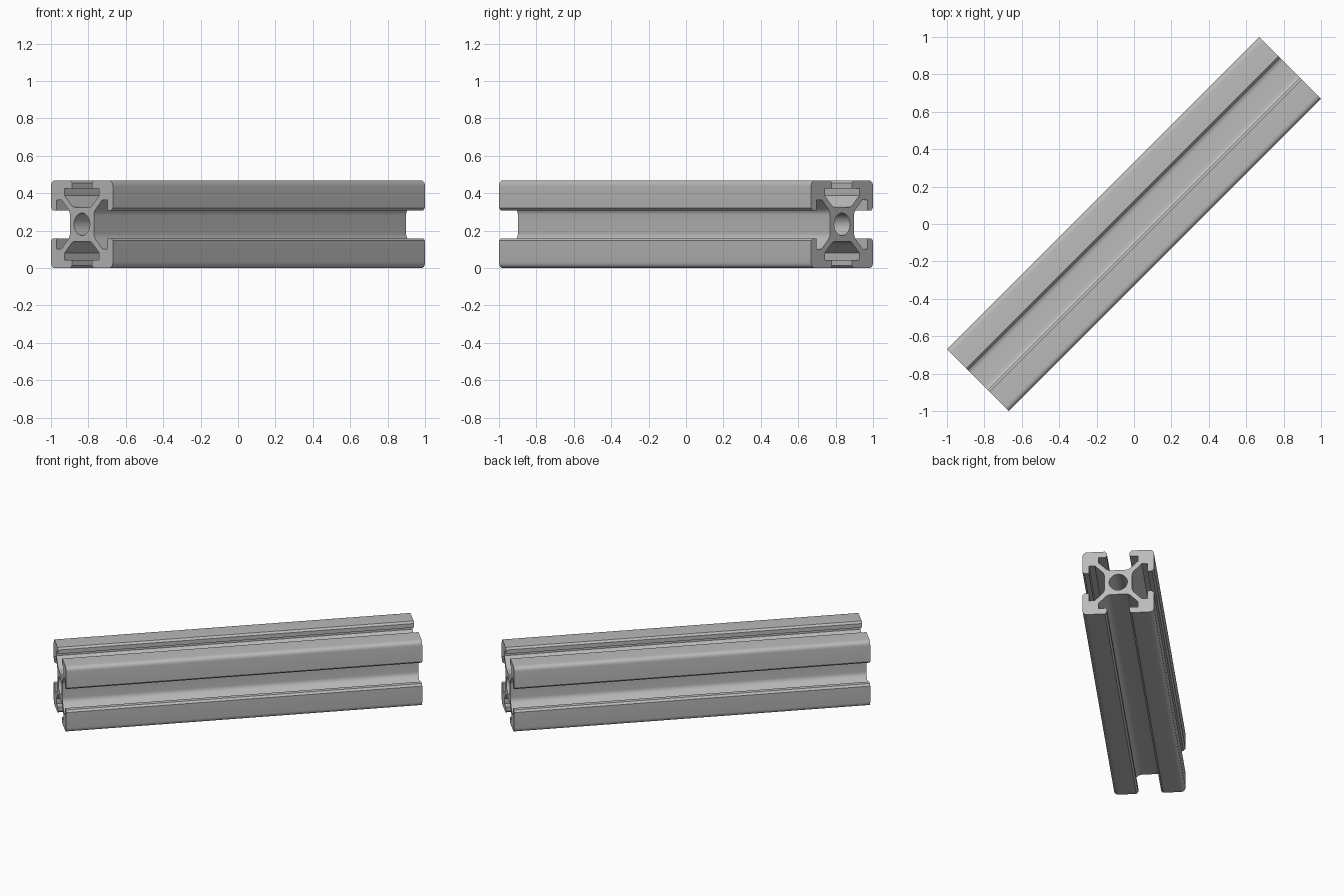
import bpy, bmesh, math
from mathutils import Matrix, Vector

cube = bpy.data.objects.get("Cube")
if cube:
    bpy.data.objects.remove(cube, do_unlink=True)

HALF = 0.234                                  # half of the square section
LENGTH = 2 * math.sqrt(2) - 2 * HALF          # rail lies on the diagonal
BORE = 0.06


def fillet(points, steps=5):
    """Round each (x, z, radius) corner of a closed outline."""
    out = []
    for i, (x, z, r) in enumerate(points):
        p = Vector((x, z))
        if r == 0:
            out.append(p)
            continue
        before = Vector(points[i - 1][:2])
        after = Vector(points[(i + 1) % len(points)][:2])
        a = p + (before - p).normalized() * r
        b = p + (after - p).normalized() * r
        for k in range(steps + 1):
            t = k / steps
            out.append(a * (1 - t) ** 2 + p * 2 * t * (1 - t) + b * t * t)
    return out


# Half of one T-slot, from the outer corner down to the slot floor
half_slot = [
    (HALF, HALF, 0.032),      # rounded outer corner
    (0.088, HALF, 0),         # chamfered slot mouth
    (0.075, HALF - 0.013, 0),
    (0.075, 0.192, 0),        # underside of the lip
    (0.131, 0.192, 0),
    (0.131, 0.154, 0),        # sloping web
    (0.068, 0.091, 0.02),     # slot floor
]
mirrored = [(-x, z, r) for x, z, r in reversed(half_slot[1:])]
side = half_slot + mirrored

# Repeat the slot on all four sides
outline = []
for turn in range(4):
    c, s = [(1, 0), (0, 1), (-1, 0), (0, -1)][turn]
    outline += [(c * x - s * z, s * x + c * z, r) for x, z, r in side]
outer = fillet(outline)
bore = [Vector((BORE * math.cos(a), BORE * math.sin(a)))
        for a in (math.tau * k / 32 for k in range(32))]

# Fill the section around the bore and extrude it
bm = bmesh.new()
edges = []
for loop in (outer, bore):
    verts = [bm.verts.new((p.x, -LENGTH / 2, p.y)) for p in loop]
    edges += [bm.edges.new((verts[i - 1], verts[i])) for i in range(len(verts))]
bmesh.ops.triangle_fill(bm, edges=edges, use_beauty=True, normal=(0, -1, 0))
cap = bm.faces[:]
grown = bmesh.ops.extrude_face_region(bm, geom=cap, use_keep_orig=True)
moved = [g for g in grown["geom"] if isinstance(g, bmesh.types.BMVert)]
bmesh.ops.translate(bm, verts=moved, vec=(0, LENGTH, 0))
bmesh.ops.recalc_face_normals(bm, faces=bm.faces[:])
bmesh.ops.transform(bm, verts=bm.verts[:], matrix=Matrix.Translation((0, 0, HALF))
                    @ Matrix.Rotation(-math.pi / 4, 4, "Z"))

mesh = bpy.data.meshes.new("slotted_rail")
bm.to_mesh(mesh)
bm.free()
rail = bpy.data.objects.new("slotted_rail", mesh)
bpy.context.collection.objects.link(rail)

# Plain aluminium grey
grey = bpy.data.materials.new("aluminium_grey")
grey.use_nodes = True
colour = (0.5, 0.5, 0.5, 1)
grey.diffuse_color = colour
grey.node_tree.nodes["Principled BSDF"].inputs["Base Color"].default_value = colour
mesh.materials.append(grey)

bpy.ops.object.select_all(action="DESELECT")
rail.select_set(True)
bpy.context.view_layer.objects.active = rail
bpy.ops.object.shade_smooth_by_angle(angle=math.radians(30))
